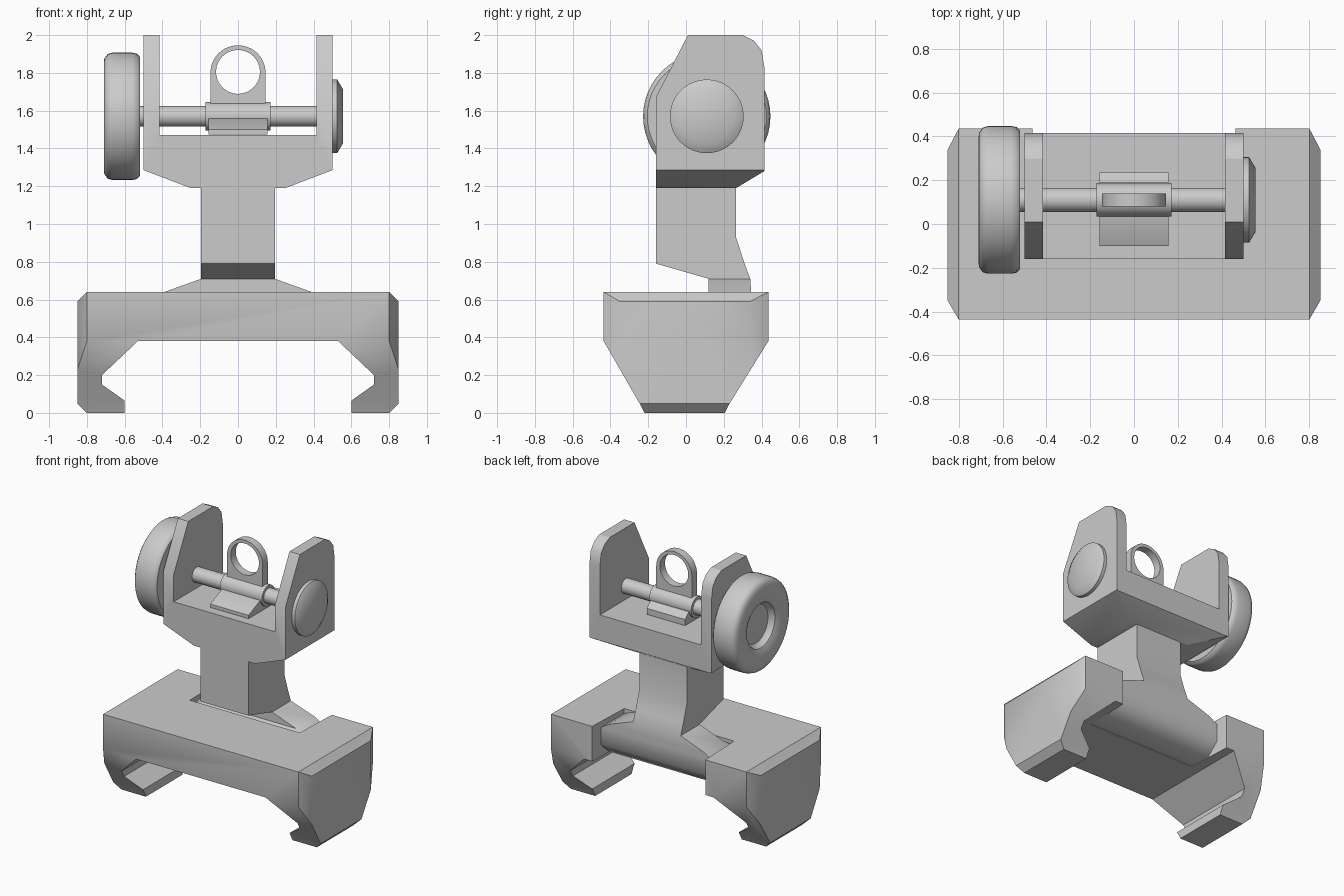
import bpy, bmesh, math
from mathutils import Vector, Matrix

if "Cube" in bpy.data.objects:
    bpy.data.objects.remove(bpy.data.objects["Cube"])


def make(name, bm, angle=40):
    bmesh.ops.recalc_face_normals(bm, faces=bm.faces)
    me = bpy.data.meshes.new(name)
    bm.to_mesh(me)
    bm.free()
    ob = bpy.data.objects.new(name, me)
    bpy.context.collection.objects.link(ob)
    smooth(ob, angle)
    return ob


def activate(ob):
    bpy.ops.object.select_all(action='DESELECT')
    ob.select_set(True)
    bpy.context.view_layer.objects.active = ob


def smooth(ob, angle):
    activate(ob)
    bpy.ops.object.shade_smooth_by_angle(angle=math.radians(angle))


def prism(name, pts, axis, lo, hi, angle=40):
    """Extrude a 2D outline along an axis (x: pts are y,z / y: x,z / z: x,y)."""
    bm = bmesh.new()
    def at(p, t):
        return {'x': (t, p[0], p[1]), 'y': (p[0], t, p[1]), 'z': (p[0], p[1], t)}[axis]
    f = bm.faces.new([bm.verts.new(at(p, lo)) for p in pts])
    new = bmesh.ops.extrude_face_region(bm, geom=[f])['geom']
    vec = Vector(at((0, 0), hi - lo))
    bmesh.ops.translate(bm, vec=vec, verts=[v for v in new if isinstance(v, bmesh.types.BMVert)])
    return make(name, bm, angle)


def lathe(name, profile, y=0.11, z=1.57, steps=48):
    """Revolve (x, radius) points around the sight axle."""
    bm = bmesh.new()
    vs = [bm.verts.new((x, y + r, z)) for x, r in profile]
    es = [bm.edges.new(p) for p in zip(vs, vs[1:])]
    bmesh.ops.spin(bm, geom=vs + es, cent=(0, y, z), axis=(1, 0, 0),
                   angle=2 * math.pi, steps=steps)
    bmesh.ops.remove_doubles(bm, verts=bm.verts, dist=1e-5)
    return make(name, bm)


def boolean(ob, other, op):
    m = ob.modifiers.new('cut', 'BOOLEAN')
    m.object, m.operation, m.solver = other, op, 'EXACT'
    activate(ob)
    bpy.ops.object.modifier_apply(modifier='cut')
    bpy.data.objects.remove(other)


def mirrored(half):
    return half + [(-a, b) for a, b in reversed(half)]


# clamp base: front outline trimmed by the side and top outlines
base = prism('clamp_base', mirrored([
    (0.53, 0.38), (0.72, 0.20), (0.72, 0.15), (0.60, 0.065), (0.60, 0),
    (0.80, 0), (0.85, 0.05), (0.85, 0.59), (0.80, 0.64)]), 'y', -0.6, 0.6)
side = prism('side_trim', [(-0.436, 0.7), (-0.436, 0.38), (-0.24, 0.04), (-0.215, -0.01),
                           (0.20, -0.01), (0.225, 0.04), (0.436, 0.38), (0.436, 0.7)], 'x', -1, 1)
boolean(base, side, 'INTERSECT')
top = prism('top_trim', mirrored([(0.80, -0.45), (0.80, -0.436), (0.85, -0.35), (0.85, 0.34),
                                  (0.80, 0.436), (0.80, 0.45)]), 'z', -0.2, 0.9)
boolean(base, top, 'INTERSECT')
notch = prism('back_notch', [(-0.45, 0.08), (0.45, 0.08), (0.47, 0.6), (-0.47, 0.6)], 'z', 0.3, 0.8)
boolean(base, notch, 'DIFFERENCE')
smooth(base, 40)

# neck and flared foot: stacked rectangular sections (z, half width, front y, back y)
bm = bmesh.new()
rings = []
for z, w, y0, y1 in [(1.25, .195, -.158, .265), (.93, .195, -.158, .265), (.79, .195, -.158, .31),
                     (.71, .195, .12, .34), (.64, .39, .12, .345), (.60, .455, .07, .345),
                     (.47, .455, .07, .345), (.385, .455, .07, .25)]:
    rings.append([bm.verts.new(p) for p in ((-w, y0, z), (w, y0, z), (w, y1, z), (-w, y1, z))])
for a, b in zip(rings, rings[1:]):
    for i in range(4):
        j = (i + 1) % 4
        bm.faces.new((a[i], a[j], b[j], b[i]))
bm.faces.new(rings[0])
bm.faces.new(rings[-1])
make('neck', bm, 50)

# yoke with two ears
yoke = prism('yoke', mirrored([(0.25, 1.19), (0.50, 1.285), (0.50, 2.0), (0.415, 2.0),
                               (0.415, 1.47)]), 'y', -0.5, 0.5)
trim = prism('yoke_trim', [(-.16, 1.1), (-.16, 1.67), (.01, 2.0), (.01, 2.1), (.30, 2.1), (.30, 2.0),
                           (.36, 1.97), (.40, 1.92), (.415, 1.83), (.415, 1.28), (.265, 1.19),
                           (.265, 1.1)], 'x', -1, 1)
boolean(yoke, trim, 'INTERSECT')
smooth(yoke, 40)

# axle, sleeve, knob and end cap
lathe('axle', [(-0.64, 0), (-0.64, 0.055), (0.51, 0.055), (0.51, 0)], steps=24)
lathe('sleeve', [(-0.172, 0), (-0.172, 0.076), (0.172, 0.076), (0.172, 0)], steps=24)
lathe('adjustment_knob', [(-.52, 0), (-.52, .315), (-.535, .332), (-.56, .337), (-.665, .337),
                          (-.69, .33), (-.708, .305), (-.71, .26), (-.705, .20), (-.69, .165),
                          (-.66, .15), (-.65, .14), (-.65, 0)])
lathe('end_cap', [(0.49, 0), (0.49, 0.195), (0.525, 0.195), (0.555, 0.145), (0.555, 0)])

# folded lower leaf
prism('folded_leaf', [(-.10, 1.475), (-.10, 1.50), (.04, 1.56), (.19, 1.56), (.235, 1.52),
                      (.235, 1.475)], 'x', -0.157, 0.157)

# upright leaf with ring aperture
arc = [(0.146 * math.cos(a), 1.80 + 0.146 * math.sin(a))
       for a in [math.pi * i / 24 for i in range(25)]]
leaf = prism('aperture_leaf', [(-0.146, 1.60), (0.146, 1.60)] + arc, 'y', 0.08, 0.14)
bm = bmesh.new()
bmesh.ops.create_cone(bm, cap_ends=True, segments=48, radius1=0.116, radius2=0.116, depth=0.4,
                      matrix=Matrix.Translation((0, 0.11, 1.805)) @ Matrix.Rotation(math.pi / 2, 4, 'X'))
boolean(leaf, make('aperture_cutter', bm), 'DIFFERENCE')
smooth(leaf, 40)
